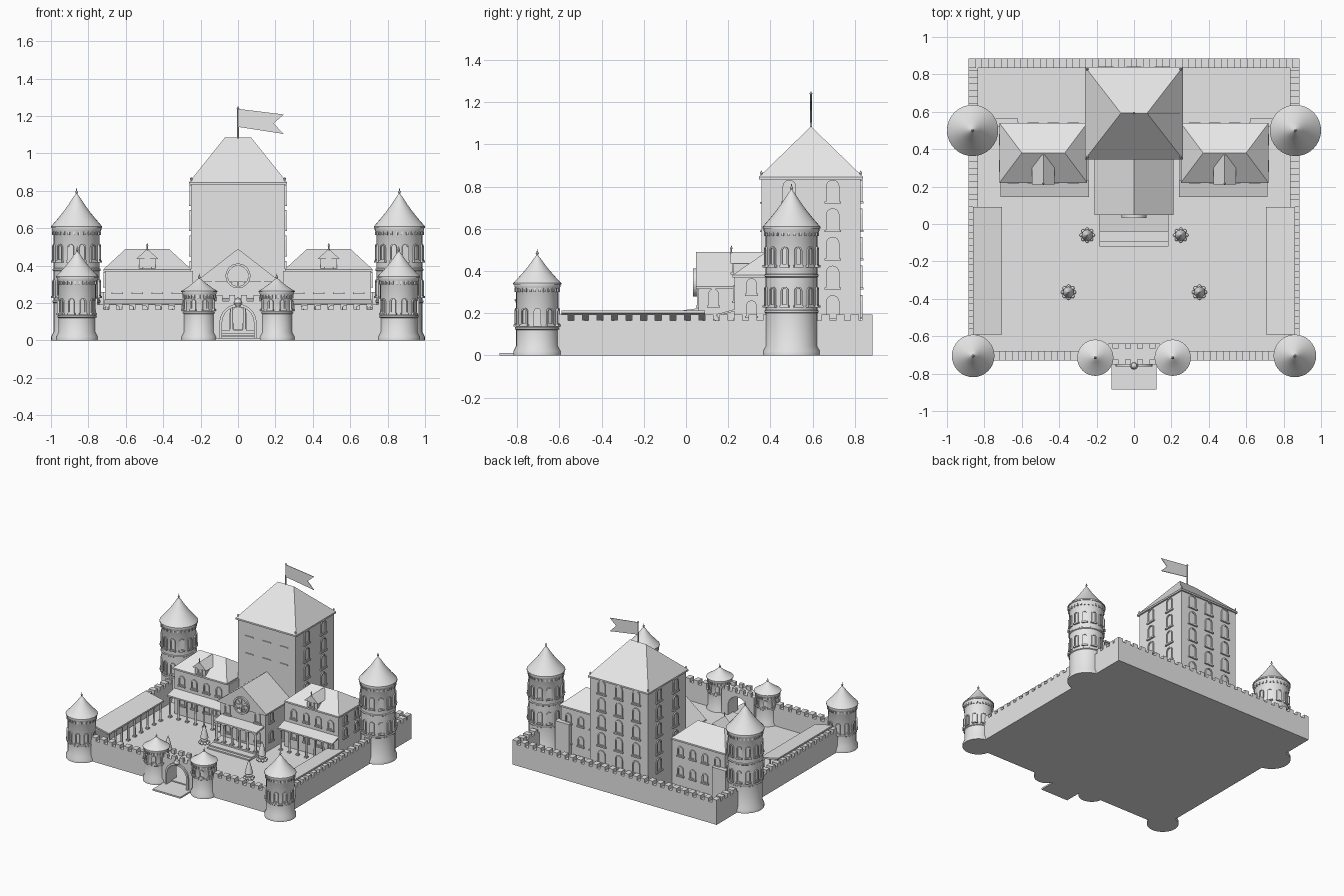
import bpy, bmesh, math
from mathutils import Matrix, Vector

cube = bpy.data.objects.get("Cube")
if cube:
    bpy.data.objects.remove(cube, do_unlink=True)

stone = bpy.data.materials.new("pale_stone")
stone.use_nodes = True
GREY = (0.8, 0.8, 0.8, 1)
stone.diffuse_color = GREY
stone.node_tree.nodes["Principled BSDF"].inputs["Base Color"].default_value = GREY
made = []
SIDES = (("left", 1), ("right", -1))


def finish(name, bm):
    bmesh.ops.recalc_face_normals(bm, faces=bm.faces)
    mesh = bpy.data.meshes.new(name)
    bm.to_mesh(mesh)
    bm.free()
    mesh.materials.append(stone)
    ob = bpy.data.objects.new(name, mesh)
    bpy.context.collection.objects.link(ob)
    made.append(ob)


def add_box(bm, x0, x1, y0, y1, z0, z1, m=Matrix()):
    mid = Vector((x0 + x1, y0 + y1, z0 + z1)) / 2
    size = Matrix.Diagonal((abs(x1 - x0), abs(y1 - y0), abs(z1 - z0), 1))
    bmesh.ops.create_cube(bm, size=1, matrix=m @ Matrix.Translation(mid) @ size)


def boxes(name, *dims):
    bm = bmesh.new()
    for d in dims:
        add_box(bm, *d)
    finish(name, bm)


def hull(name, pts):
    bm = bmesh.new()
    for p in pts:
        bm.verts.new(p)
    bmesh.ops.convex_hull(bm, input=bm.verts)
    bmesh.ops.dissolve_limit(bm, angle_limit=0.01, verts=bm.verts, edges=bm.edges)
    finish(name, bm)


def hip_roof(name, x0, x1, y0, y1, z0, z1, ridge):
    pts = [(x, y, z) for x in (x0, x1) for y in (y0, y1) for z in (z0 - 0.012, z0)]
    hull(name, pts + [(x, (y0 + y1) / 2, z1) for x in ridge])


def lathe(name, cx, cy, profile, n=32):
    bm = bmesh.new()
    rings = [[bm.verts.new((cx + r * math.cos(k * math.tau / n), cy + r * math.sin(k * math.tau / n), z))
              for k in range(n)] for r, z in profile]
    for a, b in zip(rings, rings[1:]):
        for k in range(n):
            bm.faces.new((a[k], a[(k + 1) % n], b[(k + 1) % n], b[k]))
    bm.faces.new(rings[0])
    bm.faces.new(rings[-1])
    finish(name, bm)


def arch(w, h, z0, n=10):
    """Outline of a round-headed opening."""
    r = w / 2
    curve = [(-r * math.cos(math.pi * k / n), h - r + r * math.sin(math.pi * k / n)) for k in range(n + 1)]
    return [(-r, z0)] + curve + [(r, z0)]


def place(x, y, z, angle=0):
    return Matrix.Translation((x, y, z)) @ Matrix.Rotation(angle, 4, "Z")


def windows(name, mats, w, h, t=0.008, f=0.009, sill=True):
    bm = bmesh.new()
    outer, inner = arch(w, h, 0), arch(w - 2 * f, h - f, f)
    for m in mats:
        loops = [[bm.verts.new(m @ Vector((x, y, z))) for x, z in line]
                 for line, y in ((outer, 0.004), (outer, -t), (inner, -t), (inner, -0.001))]
        for a, b in zip(loops, loops[1:]):
            for k in range(len(a)):
                j = (k + 1) % len(a)
                bm.faces.new((a[k], a[j], b[j], b[k]))
        bm.faces.new(loops[-1])
        if sill:
            add_box(bm, -w * 0.62, w * 0.62, -t - 0.005, 0.004, -0.008, 0.002, m)
    finish(name, bm)


def around(cx, cy, r, z, n):
    for k in range(n):
        a = math.tau * (k + 0.5) / n
        yield place(cx, cy, z, a) @ Matrix.Translation((0, -r * 0.995, 0))


def columns(name, spots, z0, z1, r=0.008):
    bm = bmesh.new()
    for x, y in spots:
        bmesh.ops.create_cone(bm, cap_ends=True, segments=12, radius1=r, radius2=r * 0.85, depth=z1 - z0,
                              matrix=place(x, y, (z0 + z1) / 2))
        for z in (z0, z1 - 0.01):
            add_box(bm, x - r * 1.4, x + r * 1.4, y - r * 1.4, y + r * 1.4, z, z + 0.01)
    finish(name, bm)


def steps(a, b, n):
    return [a + (b - a) * k / (n - 1) for k in range(n)]


def tower(name, cx, cy, r, eave, top, rows, n, w, h, bands=()):
    body = [(r + 0.013, 0), (r + 0.013, 0.02), (r, 0.045)]
    for z in bands:
        body += [(r, z), (r + 0.006, z + 0.004), (r + 0.006, z + 0.012), (r, z + 0.016)]
    lathe(name + "_body", cx, cy, body + [(r, eave - 0.025), (r + 0.009, eave - 0.01), (r + 0.009, eave)])
    hgt, R = top - eave, r + 0.014
    curve = [(1, 0), (1, 0.05), (0.77, 0.24), (0.52, 0.46), (0.3, 0.68), (0.13, 0.87), (0.04, 0.95)]
    tip = [(0.004, top - 0.004), (0.008, top + 0.004), (0.003, top + 0.011), (0.001, top + 0.024)]
    lathe(name + "_roof", cx, cy, [(a * R, eave + b * hgt) for a, b in curve] + tip)
    windows(name + "_windows", [m for z in rows for m in around(cx, cy, r, z, n)], w, h, f=0.007)
    bm = bmesh.new()
    for m in around(cx, cy, r, eave - 0.035, 28):
        add_box(bm, -0.005, 0.005, -0.008, 0.004, 0, 0.018, m)
    finish(name + "_dentils", bm)


# Courtyard, drawbridge and curtain walls
boxes("courtyard_floor", (-0.86, 0.86, -0.7, 0.86, 0, 0.02))
boxes("drawbridge", (-0.12, 0.12, -0.885, -0.7, 0, 0.012))
WALL, TOP = 0.165, 0.193
boxes("back_wall", (-0.885, 0.885, 0.835, 0.885, 0, WALL))
boxes("back_merlons", *[(x - 0.02, x + 0.02, 0.835, 0.885, WALL, TOP) for x in steps(-0.865, 0.865, 26)])
for side, s in SIDES:
    boxes(side + "_wall", (s * 0.835, s * 0.885, -0.7, 0.86, 0, WALL))
    boxes(side + "_merlons", *[(s * 0.835, s * 0.885, y - 0.02, y + 0.02, WALL, TOP) for y in steps(-0.58, 0.8, 21)])
    boxes(side + "_front_wall", (s * 0.2, s * 0.86, -0.73, -0.68, 0, WALL))
    boxes(side + "_front_merlons", *[(s * x - 0.02, s * x + 0.02, -0.73, -0.68, WALL, TOP) for x in steps(0.32, 0.74, 7)])

    # Round towers
    tower(side + "_back_tower", s * 0.863, 0.5, 0.123, 0.6, 0.79, (0.235, 0.425), 12, 0.036, 0.09, (0.2, 0.37))
    tower(side + "_front_tower", s * 0.86, -0.705, 0.1, 0.335, 0.48, (0.145,), 10, 0.034, 0.08, (0.12,))
    tower(side + "_gate_tower", s * 0.207, -0.715, 0.083, 0.26, 0.335, (0.165,), 8, 0.03, 0.055, (0.14,))

    # Covered walks along the side walls
    hull(side + "_walk_roof", [(s * x, y, z + d) for x, z in ((0.705, 0.165), (0.862, 0.2))
                               for y in (-0.59, 0.09) for d in (0, 0.012)])
    columns(side + "_walk_columns", [(s * 0.72, y) for y in steps(-0.57, 0.07, 9)], 0.02, 0.17)

    # Wings with hipped roofs, dormers and verandas
    wx = s * 0.485
    boxes(side + "_wing", (s * 0.24, s * 0.71, 0.23, 0.53, 0.02, 0.37))
    hip_roof(side + "_wing_roof", wx - 0.235, wx + 0.235, 0.22, 0.54, 0.38, 0.49, (wx - 0.115, wx + 0.115))
    cols = [wx + d for d in (-0.16, -0.053, 0.053, 0.16)]
    wing = [place(x, y, z, a) for x in cols for z in (0.1, 0.255) for y, a in ((0.23, 0), (0.53, math.pi))]
    wing += [place(s * 0.71, y, z, s * math.pi / 2) for y in (0.31, 0.45) for z in (0.185, 0.29)]
    windows(side + "_wing_windows", wing, 0.05, 0.075)
    boxes(side + "_dormer", (wx - 0.045, wx + 0.045, 0.225, 0.32, 0.37, 0.445))
    hull(side + "_dormer_roof", [(wx + dx, y, z) for y in (0.212, 0.305, 0.37)
                                 for dx, z in ((-0.06, 0.435), (0.06, 0.435), (0, 0.49))])
    windows(side + "_dormer_window", [place(wx, 0.225, 0.39)], 0.04, 0.05)
    lathe(side + "_dormer_finial", wx, 0.215, [(0.006, 0.48), (0.003, 0.5), (0.006, 0.506), (0.001, 0.52)], 10)
    hull(side + "_veranda_roof", [(s * x, y, z + d) for x in (0.24, 0.715)
                                  for y, z in ((0.145, 0.185), (0.235, 0.21)) for d in (0, 0.01)])
    columns(side + "_veranda_columns", [(s * x, 0.16) for x in steps(0.26, 0.7, 7)], 0.02, 0.19)
    boxes(side + "_rear_block", (s * 0.62, s * 0.74, 0.52, 0.565, 0.02, 0.26))

    # Potted topiary trees
    for place_name, x, y in (("rear", 0.25, -0.06), ("front", 0.35, -0.365)):
        tree = s * x
        lathe(f"{side}_{place_name}_tree", tree, y, [(0.022, 0.02), (0.026, 0.05), (0.008, 0.052), (0.008, 0.062),
              (0.03, 0.065), (0.022, 0.1), (0.012, 0.14), (0.001, 0.17)], 12)
        bm = bmesh.new()
        for k in range(8):
            a = math.tau * k / 8
            bmesh.ops.create_icosphere(bm, subdivisions=2, radius=0.011, matrix=place(
                tree + 0.03 * math.cos(a), y + 0.03 * math.sin(a), 0.03))
        finish(f"{side}_{place_name}_shrubs", bm)

# Gatehouse with an open arch
bm = bmesh.new()
outline = [(-0.14, 0), (-0.14, 0.212), (0.14, 0.212), (0.14, 0)] + arch(0.17, 0.18, 0)[::-1]
gate = bm.faces.new([bm.verts.new((x, -0.75, z)) for x, z in outline])
ext = bmesh.ops.extrude_face_region(bm, geom=[gate])["geom"]
bmesh.ops.translate(bm, vec=(0, 0.11, 0), verts=[v for v in ext if isinstance(v, bmesh.types.BMVert)])
finish("gatehouse", bm)
boxes("gate_merlons", *[(x - 0.016, x + 0.016, y, y + 0.025, 0.21, 0.242)
                        for x in steps(-0.1, 0.1, 4) for y in (-0.75, -0.665)])
bm = bmesh.new()
rims = [[bm.verts.new((x, y, z)) for x, z in arch(w, h, 0)]
        for w, h, y in ((0.2, 0.195, -0.75), (0.2, 0.195, -0.762), (0.17, 0.18, -0.762), (0.17, 0.18, -0.75))]
for a, b in zip(rims, rims[1:]):
    for k in range(len(a) - 1):
        bm.faces.new((a[k], a[k + 1], b[k + 1], b[k]))
finish("gate_arch_trim", bm)
lathe("gate_keystone", 0, -0.757, [(0.014, 0.185), (0.022, 0.2), (0.014, 0.222), (0.002, 0.23)], 12)

# Central hall with gable, round window, portico and stairs
boxes("hall", (-0.195, 0.195, 0.06, 0.37, 0.02, 0.335))
hull("hall_roof", [(x, y, z) for y in (0.048, 0.36) for x, z in
                   ((-0.21, 0.315), (-0.21, 0.327), (0.21, 0.315), (0.21, 0.327), (0, 0.49))])
bm = bmesh.new()
for k in range(32):
    a = math.tau * k / 32
    ring = Matrix.Translation((0, 0.045, 0.345)) @ Matrix.Rotation(a, 4, "Y")
    add_box(bm, 0.054, 0.066, -0.012, 0.02, -0.0065, 0.0065, ring)
    if k % 4 == 0:
        add_box(bm, 0, 0.056, -0.004, 0.01, -0.003, 0.003, ring)
finish("round_window", bm)
windows("hall_door", [place(0, 0.06, 0.05)], 0.09, 0.14, 0.012, 0.012, False)
hall = [place(x, 0.06, z) for x in (-0.13, 0.13) for z in (0.09, 0.235)]
hall += [place(s * 0.195, 0.13, z, s * math.pi / 2) for s in (-1, 1) for z in (0.09, 0.235)]
windows("hall_windows", hall, 0.05, 0.08)
hull("portico_roof", [(x, y, z + d) for x in (-0.185, 0.185) for y, z in ((-0.04, 0.198), (0.065, 0.212))
                      for d in (0, 0.012)])
columns("portico_columns", [(x, -0.025) for x in steps(-0.17, 0.17, 6)], 0.05, 0.2, 0.009)
boxes("front_stairs", *[(-0.185, 0.185, y, 0.07, 0.01, z) for y, z in ((-0.12, 0.03), (-0.095, 0.04), (-0.04, 0.052))])

# Tall keep with hipped roof
boxes("keep", (-0.25, 0.25, 0.357, 0.828, 0, 0.835))
hip_roof("keep_roof", -0.262, 0.262, 0.345, 0.84, 0.845, 1.085, (-0.07, 0.07))
keep = []
for z in (0.18, 0.32, 0.457, 0.592, 0.727):
    keep += [place(s * 0.25, y, z, s * math.pi / 2) for s in (-1, 1) for y in (0.49, 0.695)]
    keep += [place(x, 0.828, z, math.pi) for x in (-0.15, 0, 0.15)]
windows("keep_windows", keep, 0.064, 0.105)
boxes("keep_front_ledges", *[(x - 0.035, x + 0.035, 0.35, 0.36, z, z + 0.006)
                             for x in (-0.15, 0, 0.15) for z in (0.585, 0.72)])
for side, s in SIDES:
    for end, y in (("front", 0.357), ("back", 0.828)):
        lathe(f"{side}_{end}_roof_finial", s * 0.25, y, [(0.007, 0.84), (0.004, 0.858), (0.007, 0.865), (0.001, 0.875)], 10)

# Flag
lathe("flagpole", 0, 0.5925, [(0.005, 1.07), (0.004, 1.235), (0.007, 1.242), (0.001, 1.25)], 12)
bm = bmesh.new()
flag = ((0, 1.238), (0.245, 1.208), (0.19, 1.16), (0.245, 1.104), (0, 1.142))
face = bm.faces.new([bm.verts.new((x, 0.59, z)) for x, z in flag])
ext = bmesh.ops.extrude_face_region(bm, geom=[face])["geom"]
bmesh.ops.translate(bm, vec=(0, 0.004, 0), verts=[v for v in ext if isinstance(v, bmesh.types.BMVert)])
finish("flag", bm)

# Smooth rounded parts while keeping hard edges
bpy.ops.object.select_all(action="DESELECT")
for ob in made:
    ob.select_set(True)
bpy.context.view_layer.objects.active = made[0]
bpy.ops.object.shade_smooth_by_angle(angle=math.radians(35))
